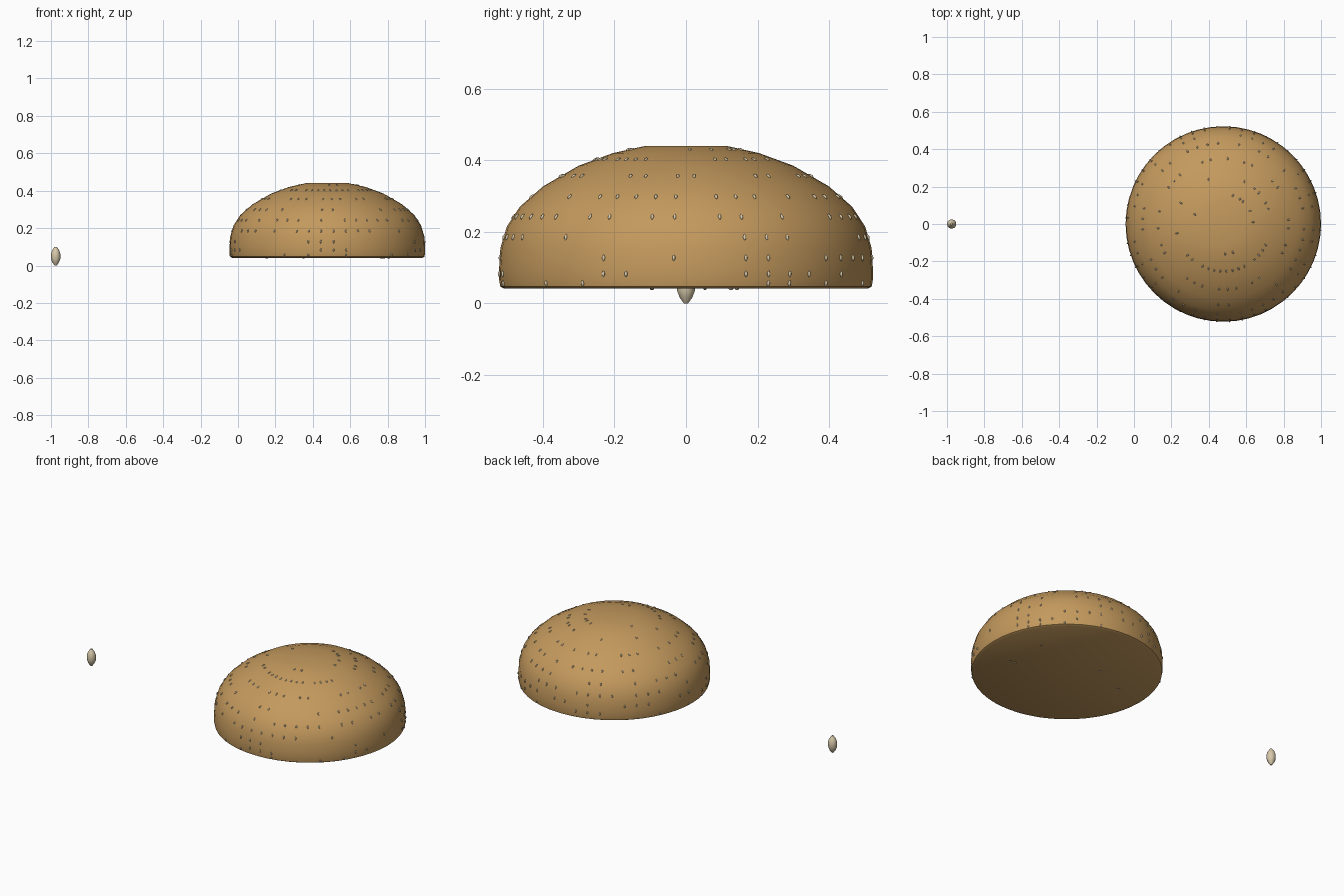
import bpy, bmesh, math, random
from mathutils import Matrix, Vector

if "Cube" in bpy.data.objects:
    bpy.data.objects.remove(bpy.data.objects["Cube"])

random.seed(7)


def material(name, color):
    m = bpy.data.materials.new(name)
    m.diffuse_color = color
    m.use_nodes = True
    m.node_tree.nodes["Principled BSDF"].inputs["Base Color"].default_value = m.diffuse_color
    return m


def add_lathe(bm, profile, sides, matrix):
    # Spin a (radius, z) profile into a closed solid
    rings = []
    for r, z in profile:
        rings.append([bm.verts.new(matrix @ Vector((r * math.cos(2 * math.pi * i / sides),
                                                    r * math.sin(2 * math.pi * i / sides), z)))
                      for i in range(sides)])
    for a, b in zip(rings, rings[1:]):
        for i in range(sides):
            j = (i + 1) % sides
            bm.faces.new((a[i], a[j], b[j], b[i]))
    bm.faces.new(rings[0][::-1])
    bm.faces.new(rings[-1])


def finish(bm, name, mat, angle):
    me = bpy.data.meshes.new(name)
    bm.to_mesh(me)
    bm.free()
    ob = bpy.data.objects.new(name, me)
    bpy.context.collection.objects.link(ob)
    me.materials.append(mat)
    bpy.ops.object.select_all(action='DESELECT')
    ob.select_set(True)
    bpy.context.view_layer.objects.active = ob
    bpy.ops.object.shade_smooth_by_angle(angle=math.radians(angle))
    return ob


crust = material("crust", (0.55, 0.32, 0.11, 1))
seed_mat = material("sesame", (0.68, 0.58, 0.40, 1))
CX = 0.4775

# Bun dome: flat base with a small rounded rim, flattened crown
dome = [(0.508, 0.041), (0.519, 0.047), (0.5225, 0.065), (0.5225, 0.10), (0.519, 0.155),
        (0.501, 0.215), (0.465, 0.27), (0.40, 0.327), (0.30, 0.385), (0.205, 0.42), (0.115, 0.44)]
bm = bmesh.new()
add_lathe(bm, dome, 48, Matrix.Translation((CX, 0, 0)))
finish(bm, "bun_top", crust, 40)

# Loose seed standing on its tip
seed_profile = [(0.006, 0.0), (0.018, 0.017), (0.025, 0.036), (0.025, 0.064), (0.018, 0.083), (0.006, 0.10)]
bm = bmesh.new()
add_lathe(bm, seed_profile, 12, Matrix.Translation((-0.975, 0, 0)))
finish(bm, "loose_seed", seed_mat, 50)

# Small seeds lying on the crust, long axis along the slope
bm = bmesh.new()


def place_seed(r, z, slope, phi):
    along = Vector((slope[0] * math.cos(phi), slope[0] * math.sin(phi), slope[1]))
    rot = along.to_track_quat('Z', 'Y').to_matrix().to_4x4()
    pos = Matrix.Translation((CX + r * math.cos(phi), r * math.sin(phi), z))
    add_lathe(bm, seed_profile, 8, pos @ rot @ Matrix.Scale(0.17, 4) @ Matrix.Translation((0, 0, -0.05)))


counts = [0, 12, 16, 20, 26, 30, 28, 26, 22, 8]
for k, n in enumerate(counts):
    (r0, z0), (r1, z1) = dome[k], dome[k + 1]
    for slot in random.sample(range(48), n):
        place_seed((r0 + r1) / 2, (z0 + z1) / 2, (r1 - r0, z1 - z0), (slot + 0.5) * math.pi / 24)
for i in range(5):
    place_seed(random.uniform(0.1, 0.48), 0.041, (1, 0), random.uniform(0, 2 * math.pi))
finish(bm, "crust_seeds", seed_mat, 50)
